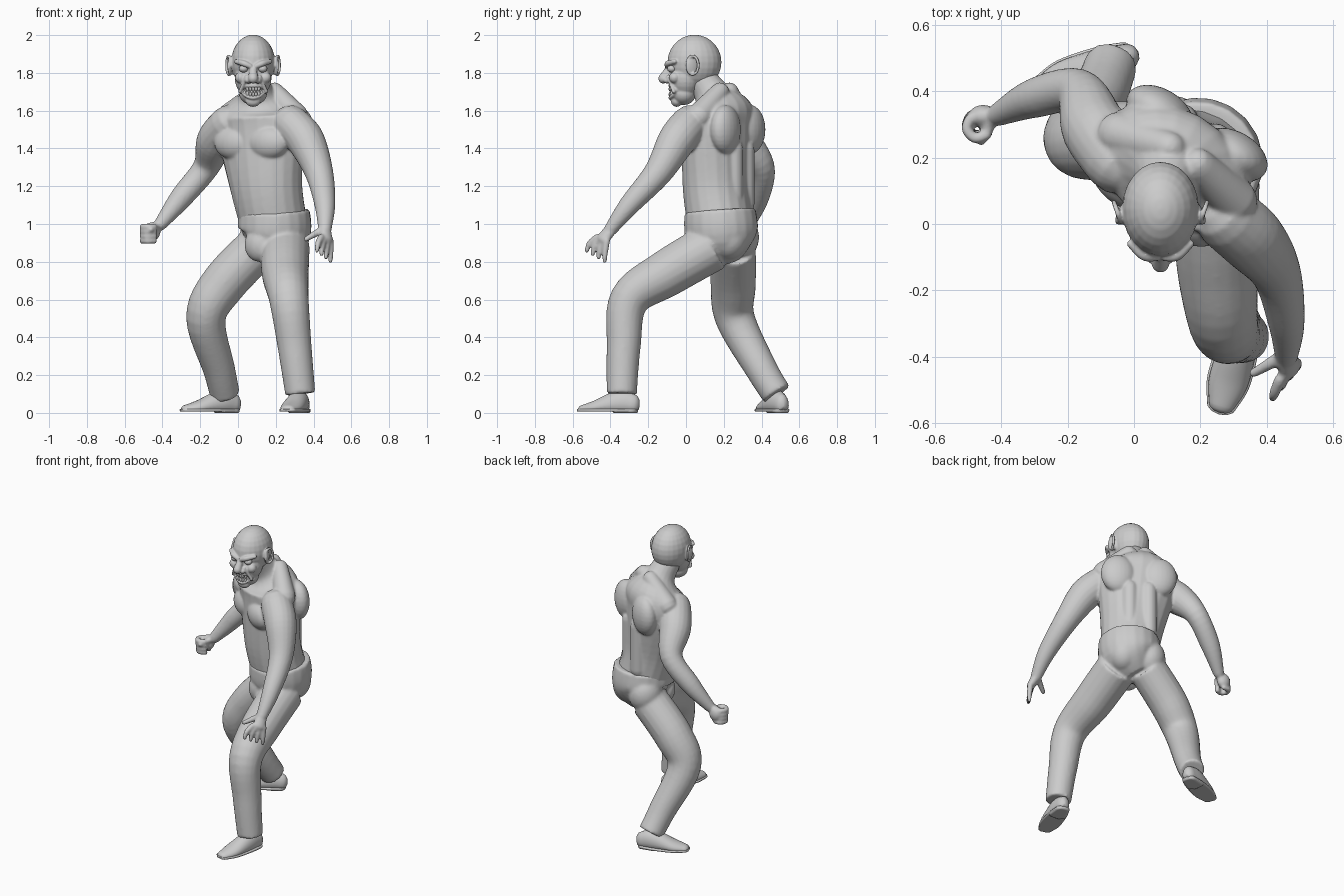
import bpy, bmesh, math
from mathutils import Vector, Matrix

if "Cube" in bpy.data.objects:
    bpy.data.objects.remove(bpy.data.objects["Cube"])

grey = bpy.data.materials.new("clay_grey")
grey.use_nodes = True
colour = (.6, .6, .6, 1)
grey.diffuse_color = colour
grey.node_tree.nodes["Principled BSDF"].inputs["Base Color"].default_value = colour

TURN = Matrix.Rotation(math.radians(-30), 3, 'Z')   # heading of the twisted torso
ACROSS = Vector((1, 0, 0))
UP = Vector((0, 0, 1))
TORSO_ACROSS = TURN @ ACROSS
SIDES = (-1, 1)


def spline(stations, steps=6):
    """Smooth path through stations of (x, y, z, half width[, half depth])."""
    points = [Vector(s if len(s) == 5 else (*s, s[3])) for s in stations]
    last = len(points) - 1
    path = []
    for i in range(last):
        start, end = points[i], points[i + 1]
        leave = (end - points[max(i - 1, 0)]) / 2
        arrive = (points[min(i + 2, last)] - start) / 2
        for k in range(steps):
            t = k / steps
            ease = t * t * (3 - 2 * t)
            path.append(start.lerp(end, ease) + leave * t * (1 - t) ** 2
                        - arrive * t * t * (1 - t))
    return path + [points[last]]


def loft(bm, stations, axis=ACROSS, dome=True, low=-math.inf, high=math.inf, sides=20):
    """Closed tube of elliptical rings along a smooth path, ends rounded if domed."""
    path = spline(stations)
    centres = [p.to_3d() if len(p) == 3 else Vector(p[:3]) for p in path]
    rings = []
    for i, p in enumerate(path):
        ahead, behind = centres[min(i + 1, len(path) - 1)], centres[max(i - 1, 0)]
        rings.append((centres[i], (ahead - behind).normalized(), p[3], p[4]))
    if dome:
        first, final = rings[0], rings[-1]
        for k in range(1, 4):
            shrink, rise = math.cos(k / 2), math.sin(k / 2)
            for (c, t, a, b), sign in ((first, -1), (final, 1)):
                ring = (c + t * sign * min(a, b) * rise, t, a * shrink, b * shrink)
                rings.insert(0 if sign < 0 else len(rings), ring)
    loops = []
    for centre, tangent, a, b in rings:
        wide = (axis - tangent * axis.dot(tangent)).normalized()
        deep = tangent.cross(wide)
        loop = []
        for k in range(sides):
            angle = math.tau * k / sides
            p = centre + wide * a * math.cos(angle) + deep * b * math.sin(angle)
            p.z = min(max(p.z, low), high)
            loop.append(bm.verts.new(p))
        loops.append(loop)
    for lower, upper in zip(loops, loops[1:]):
        for k in range(sides):
            j = (k + 1) % sides
            bm.faces.new((lower[k], lower[j], upper[j], upper[k]))
    bm.faces.new(loops[0][::-1])
    bm.faces.new(loops[-1])


def ball(bm, centre, radii, turn=Matrix.Identity(3)):
    place = Matrix.Translation(centre) @ turn.to_4x4() @ Matrix.Diagonal((*radii, 1))
    bmesh.ops.create_uvsphere(bm, u_segments=24, v_segments=14, radius=1, matrix=place)


def on_torso(left, forward, z):
    """Point measured from the chest axis."""
    return Vector((.13, .17, z)) + TURN @ Vector((left, -forward, 0))


def finish(bm, name, voxel=0):
    """Make the object; a voxel size fuses its parts into one skin."""
    bmesh.ops.recalc_face_normals(bm, faces=bm.faces)
    for face in bm.faces:
        face.smooth = True
    mesh = bpy.data.meshes.new(name)
    bm.to_mesh(mesh)
    bm.free()
    mesh.materials.append(grey)
    part = bpy.data.objects.new(name, mesh)
    bpy.context.collection.objects.link(part)
    if voxel:
        fuse = part.modifiers.new("Fuse", 'REMESH')
        fuse.mode, fuse.voxel_size, fuse.use_smooth_shade = 'VOXEL', voxel, True
        soften = part.modifiers.new("Soften", 'SMOOTH')
        soften.factor, soften.iterations = .5, 5


# torso and neck, with chest, shoulder blade, spine and neck muscles
bm = bmesh.new()
trunk = [(.19, .18, 1, .18), (.15, .16, 1.2, .2), (.12, .17, 1.5, .25),
         (.11, .17, 1.6, .22), (.1, .14, 1.68, .1), (.08, .08, 1.77, .08)]
loft(bm, [(*s, min(s[3], .17)) for s in trunk], TORSO_ACROSS)
for s in SIDES:
    ball(bm, on_torso(s * .1, .12, 1.43), (.12, .07, .09), TURN)
    ball(bm, on_torso(s * .13, -.12, 1.5), (.11, .07, .13), TURN)
    loft(bm, [(*on_torso(s * .06, -.13, z), .05) for z in (1.1, 1.4)])
    loft(bm, [(*on_torso(s * .05, -.04, 1.7), .05), (*on_torso(s * .2, 0, 1.57), .07)])

# left arm reaching forward, right arm drawn back
loft(bm, [(.28, .02, 1.53, .1), (.36, -.05, 1.44, .1), (.43, -.15, 1.27, .075),
          (.46, -.3, 1.1, .055), (.46, -.4, .97, .035)])
loft(bm, [(-.05, .19, 1.53, .1), (-.12, .29, 1.44, .1), (-.17, .4, 1.3, .07),
          (-.3, .38, 1.14, .06), (-.41, .33, 1, .035)])

# open left hand: palm, fanned fingers, thumb
loft(bm, [(.46, -.4, .97, .035, .03), (.47, -.44, .92, .04, .025)], Vector((.5, .8, 0)))
for i in range(4):
    fan = i / 3
    knuckle = Vector((.44, -.47, .93)).lerp(Vector((.49, -.42, .91)), fan)
    reach = Vector((-.02, -.05, -.04)).lerp(Vector((0, -.01, -.07)), fan)
    joint = knuckle + reach * .8
    loft(bm, [(*knuckle, .018), (*joint, .016), (*(joint + reach.lerp(-UP * .04, .7)), .012)])
loft(bm, [(.43, -.41, .96, .02), (.36, -.45, .92, .014)], TORSO_ACROSS)

# clenched right hand: palm, stacked curled fingers, thumb
ball(bm, (-.455, .325, .96), (.045, .035, .05))
for i in range(4):
    centre = Vector((-.47, .3 - i / 400, .91 + i / 40))
    curl = []
    for k in range(5):
        angle = math.radians(60 + k * 65)
        curl.append((*(centre + Vector((math.cos(angle), math.sin(angle), 0)) * .035), .016))
    loft(bm, curl, UP)
loft(bm, [(-.43, .31, .99, .02), (-.46, .25, .97, .014)])
finish(bm, "torso_and_arms", .0075)

# trousers: pelvis, bent front leg, trailing back leg
bm = bmesh.new()
loft(bm, [(.19, .18, 1.07, .19), (.19, .19, .94, .19), (.14, .21, .83, .1)],
     TORSO_ACROSS, dome=False)
loft(bm, [(.25, .14, .88, .13), (.25, -.1, .74, .125), (.27, -.3, .6, .105),
          (.3, -.33, .35, .09), (.33, -.34, .1, .08)], dome=False)
loft(bm, [(.1, .25, .87, .12), (-.08, .25, .68, .12), (-.17, .26, .5, .105),
          (-.1, .4, .23, .085), (-.07, .48, .1, .08)], dome=False)
for s in SIDES:
    ball(bm, (.19 + s * .08, .25 - s * .03, .93), (.1, .11, .12), TURN)
ball(bm, (.11, .07, .89), (.08, .06, .09), TURN)
finish(bm, "trousers", .01)


# shoes: rounded upper, thin sole and heel block
def shoe(name, heel, toe):
    heel, toe = Vector((*heel, 0)), Vector((*toe, 0))
    across = (toe - heel).cross(UP).normalized()
    outline = [(heel.lerp(toe, along), width, height) for along, width, height in
               ((.05, .04, .06), (.3, .055, .07), (.7, .06, .04), (.95, .04, .025))]
    bm = bmesh.new()
    loft(bm, [(*(p + UP * h * .7), w, h) for p, w, h in outline], across, low=.015)
    finish(bm, name + "_upper")
    bm = bmesh.new()
    sole = [(p.x, p.y, .015, w + .006, .03) for p, w, h in outline]
    loft(bm, sole, across, low=.007, high=.02)
    loft(bm, sole[:2], across, low=0, high=.02)
    finish(bm, name + "_sole")


shoe("left_shoe", (.345, -.27), (.26, -.56))
shoe("right_shoe", (-.01, .51), (-.29, .4))


# head: skull, face, jaw, chin, nose, cheeks, brows, ears and lips
def on_head(left, forward, z):
    return Vector((.08 + left, -forward, z))


def mouth(left, z):
    """Point on the curved, grinning mouth line."""
    bend = (left / .06) ** 2
    return on_head(left, .084 - .034 * bend, z + .012 * bend)


bm = bmesh.new()
ball(bm, on_head(0, -.045, 1.857), (.116, .143, .145))
ball(bm, on_head(0, .005, 1.775), (.098, .088, .11))
ball(bm, on_head(0, .012, 1.69), (.074, .065, .06))
ball(bm, on_head(0, .05, 1.65), (.04, .03, .03))
loft(bm, [(*on_head(0, .085, 1.83), .018), (*on_head(0, .12, 1.77), .027)])
for s in SIDES:
    ball(bm, on_head(s * .026, .1, 1.76), (.018, .02, .016))
    ball(bm, on_head(s * .066, .06, 1.775), (.03, .03, .03))
    loft(bm, [(*on_head(s * .015, .1, 1.835), .013), (*on_head(s * .05, .095, 1.85), .016),
              (*on_head(s * .09, .06, 1.86), .012)])
    loft(bm, [(*on_head(s * .035, .095, 1.78), .01), (*on_head(s * .07, .065, 1.7), .01)])
    ball(bm, on_head(s * .12, -.03, 1.835), (.012, .034, .05), Matrix.Rotation(s * .35, 3, 'Z'))
    rim = []
    for k in range(-2, 5):
        out, rise = math.cos(k * .8), math.sin(k * .8)
        rim.append((*on_head(s * (.13 + out / 100), -.035 - out * .03, 1.84 + rise * .05), .008))
    loft(bm, rim)
lips = []
for i in range(13):
    angle = math.tau * i / 12
    lips.append((*mouth(.06 * math.cos(angle), 1.7 + .032 * math.sin(angle)), .01))
loft(bm, lips, Vector((0, 1, 0)))
finish(bm, "head", .005)

# eyes and two rows of bared teeth
bm = bmesh.new()
for s in SIDES:
    ball(bm, on_head(s * .05, .075, 1.822), (.025, .024, .02))
finish(bm, "eyes")
bm = bmesh.new()
for row in SIDES:
    for i in range(-3, 4):
        length = .017 if abs(i) == 2 else .013
        ball(bm, mouth(i / 65, 1.7 + row * .014), (.0075, .008, length))
finish(bm, "teeth")
